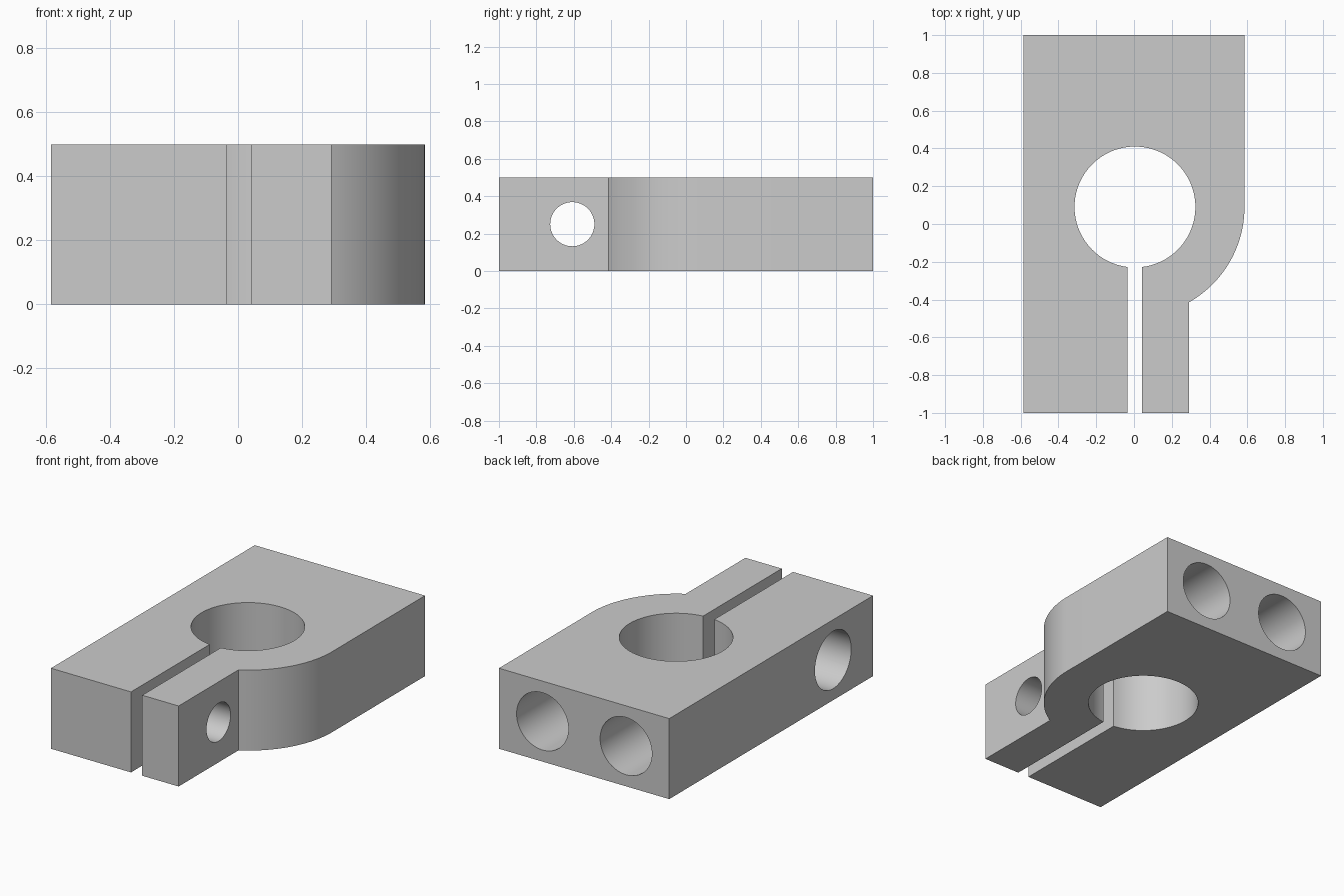
import bpy, bmesh, math
from mathutils import Matrix

if "Cube" in bpy.data.objects:
    bpy.data.objects.remove(bpy.data.objects["Cube"])

H = 0.5                     # block height
CX, CY = 0.005, 0.09        # bore centre
BORE, OUTER = 0.32, 0.58    # bore and outer corner radii
SL, SR = -0.035, 0.042      # slit sides
JAW = 0.292                 # outer side of the narrow jaw
W = 0.585                   # half width

grey = bpy.data.materials.new("grey metal")
grey.diffuse_color = (0.6, 0.6, 0.6, 1)
grey.use_nodes = True
grey.node_tree.nodes["Principled BSDF"].inputs["Base Color"].default_value = grey.diffuse_color


def arc(r, a0, a1, n):
    return [(CX + r * math.cos(a0 + (a1 - a0) * i / n),
             CY + r * math.sin(a0 + (a1 - a0) * i / n)) for i in range(n + 1)]


def cylinder(name, r, start, axis, depth):
    """Hidden drill running from start along +axis ('X' or 'Y')."""
    bm = bmesh.new()
    bmesh.ops.create_cone(bm, cap_ends=True, segments=64, radius1=r, radius2=r, depth=depth)
    turn = Matrix.Rotation(math.pi / 2, 4, 'Y' if axis == 'X' else 'X')
    mid = [start[0], start[1], start[2]]
    mid['XY'.index(axis)] += depth / 2
    bm.transform(Matrix.Translation(mid) @ turn)
    me = bpy.data.meshes.new(name)
    bm.to_mesh(me)
    bm.free()
    me.materials.append(grey)
    ob = bpy.data.objects.new(name, me)
    bpy.context.collection.objects.link(ob)
    ob.hide_render = True
    return ob


# Clamp outline: bore opens to the front through the slit
a_right = -math.acos((SR - CX) / BORE)
a_left = math.acos((SL - CX) / BORE)
a_left = 2 * math.pi - a_left
outline = [(-W, 1), (-W, -1), (SL, -1)]
outline += arc(BORE, a_left, a_right, 72)
outline += [(SR, -1), (JAW, -1)]
outline += arc(OUTER, -math.acos((JAW - CX) / OUTER), 0, 28)
outline += [(W, 1)]

bm = bmesh.new()
face = bm.faces.new([bm.verts.new((x, y, 0)) for x, y in outline])
up = bmesh.ops.extrude_face_region(bm, geom=[face])
bmesh.ops.translate(bm, vec=(0, 0, H),
                    verts=[v for v in up["geom"] if isinstance(v, bmesh.types.BMVert)])
bmesh.ops.recalc_face_normals(bm, faces=bm.faces)
mesh = bpy.data.meshes.new("clamp_body")
bm.to_mesh(mesh)
bm.free()
mesh.materials.append(grey)
body = bpy.data.objects.new("clamp_body", mesh)
bpy.context.collection.objects.link(body)

# Clamp screw hole, its counterbore on the left, and two blind mounting holes
drills = [
    cylinder("screw_hole_cutter", 0.118, (-0.7, -0.608, H / 2), 'X', 1.2),
    cylinder("counterbore_cutter", 0.178, (-0.7, -0.608, H / 2), 'X', 0.415),
    cylinder("mount_hole_left_cutter", 0.178, (-0.288, 0.55, H / 2), 'Y', 0.6),
    cylinder("mount_hole_right_cutter", 0.178, (0.286, 0.55, H / 2), 'Y', 0.6),
]
bpy.context.view_layer.objects.active = body
body.select_set(True)
for d in drills:
    m = body.modifiers.new(d.name, 'BOOLEAN')
    m.operation, m.solver, m.object = 'DIFFERENCE', 'EXACT', d
    bpy.ops.object.modifier_apply(modifier=m.name)
for d in drills:
    bpy.data.objects.remove(d, do_unlink=True)

bpy.ops.object.shade_smooth_by_angle(angle=math.radians(30))
